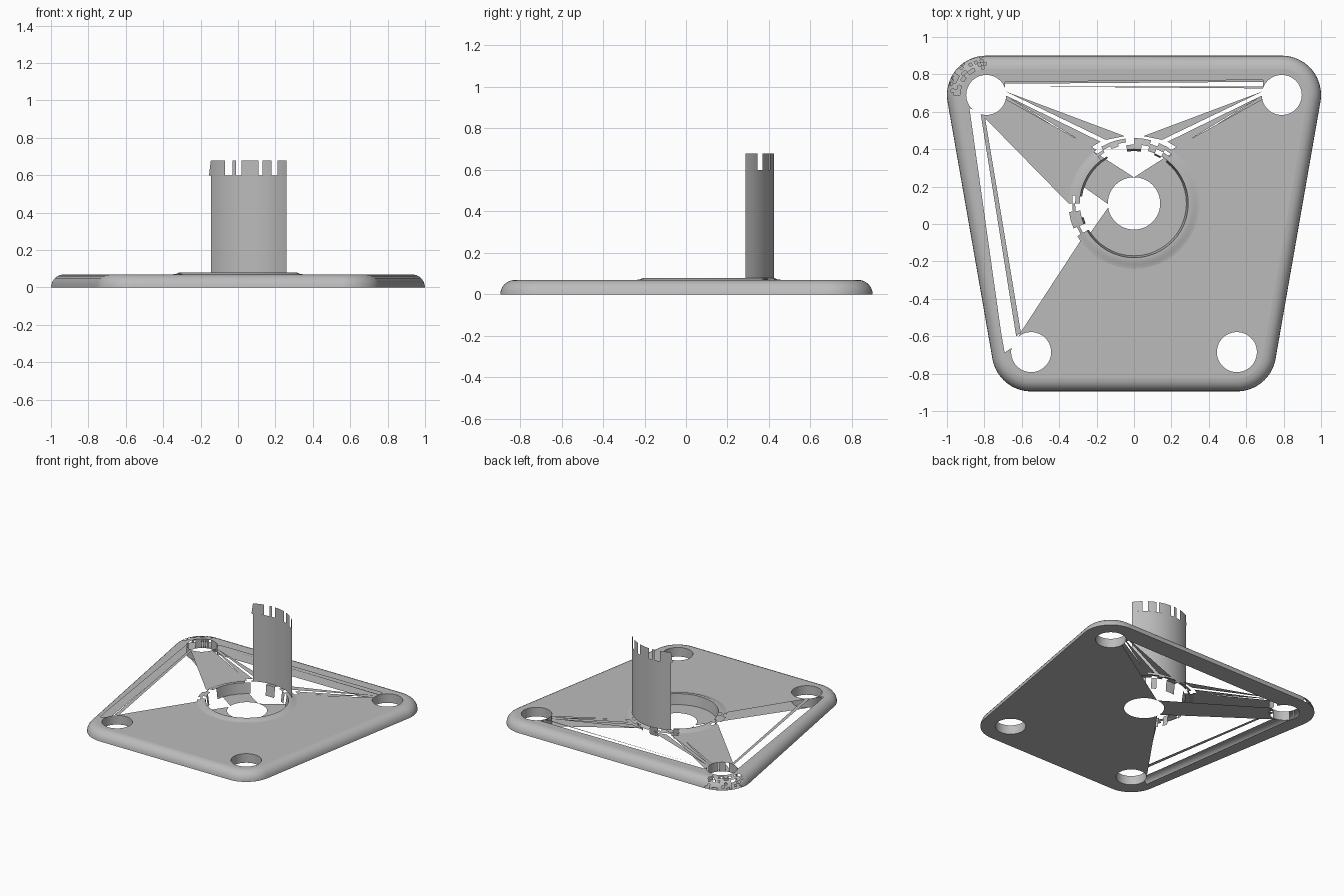
import bpy, bmesh, math, random
from mathutils import Vector
from mathutils.geometry import delaunay_2d_cdt

random.seed(4)
if "Cube" in bpy.data.objects:
    bpy.data.objects.remove(bpy.data.objects["Cube"], do_unlink=True)

grey = bpy.data.materials.new("plain grey")
grey.use_nodes = True
grey.diffuse_color = (0.5, 0.5, 0.5, 1)
grey.node_tree.nodes["Principled BSDF"].inputs["Base Color"].default_value = (0.5, 0.5, 0.5, 1)

T = 0.07                      # plate thickness
BORE = (0, 0.11)              # bore and tube axis
BACK_L, BACK_R = (0.79, 0.69), (-0.79, 0.69)
FRONT_L, FRONT_R = (0.55, -0.685), (-0.55, -0.685)
BOLTS = (BACK_L, BACK_R, FRONT_R, FRONT_L)
TILT = 9.9                    # lean of the plate's sides in degrees


def make(name, bm):
    mesh = bpy.data.meshes.new(name)
    bm.to_mesh(mesh)
    bm.free()
    mesh.materials.append(grey)
    ob = bpy.data.objects.new(name, mesh)
    bpy.context.collection.objects.link(ob)
    bpy.context.view_layer.objects.active = ob
    ob.select_set(True)
    bpy.ops.object.shade_smooth_by_angle(angle=math.radians(35))
    ob.select_set(False)
    return ob


def arc(c, r, a0=0, a1=360, n=48):
    steps = [math.radians(a0 + (a1 - a0) * i / n) for i in range(n + 1)]
    return [(c[0] + r * math.cos(a), c[1] + r * math.sin(a)) for a in steps]


def circle(c, r):
    return arc(c, r)[:-1]


def outline(r):
    ends = (-TILT, 90), (90, 180 + TILT), (180 + TILT, 270), (270, 360 - TILT)
    return [p for c, (a, b) in zip(BOLTS, ends) for p in arc(c, r, a, b, 20)]


def inside(p, poly):
    hit = False
    for (x0, y0), (x1, y1) in zip(poly, poly[1:] + poly[:1]):
        if (y0 > p.y) != (y1 > p.y) and p.x < (x1 - x0) * (p.y - y0) / (y1 - y0) + x0:
            hit = not hit
    return hit


def sheet(name, z, border, holes, voids, bars, up):
    """Flat sheet with round holes and open areas, crossed by thin bars."""
    verts, edges = [], []
    for loop in [border] + holes + voids + bars:
        s, n = len(verts), len(loop)
        verts += [Vector(p) for p in loop]
        edges += [(s + i, s + (i + 1) % n) for i in range(n)]
    out = delaunay_2d_cdt(verts, edges, [], 0, 1e-5)
    bm = bmesh.new()
    vs = [bm.verts.new((p.x, p.y, z)) for p in out[0]]
    for f in out[2]:
        m = sum((out[0][i] for i in f), Vector((0, 0))) / 3
        open_area = any(inside(m, v) for v in voids) and not any(inside(m, b) for b in bars)
        if inside(m, border) and not open_area and not any(inside(m, h) for h in holes):
            bm.faces.new([vs[i] for i in f])
    bmesh.ops.delete(bm, geom=[v for v in bm.verts if not v.link_faces], context='VERTS')
    for f in bm.faces:
        if (f.normal_update() or f.normal.z > 0) != up:
            f.normal_flip()
    return make(name, bm)


def loft(name, rows, closed=True, drop=None):
    """Skin through rows of points; drop(centre) tells which faces are torn off."""
    bm = bmesh.new()
    grid = [[bm.verts.new(p) for p in row] for row in rows]
    n = len(rows[0])
    for lo, hi in zip(grid, grid[1:]):
        for i in range(n if closed else n - 1):
            j = (i + 1) % n
            f = bm.faces.new((lo[i], lo[j], hi[j], hi[i]))
            if drop and drop(f.calc_center_median()):
                bm.faces.remove(f)
    if drop:
        bmesh.ops.delete(bm, geom=[e for e in bm.edges if not e.link_faces], context='EDGES')
    return make(name, bm)


def level(points, z):
    return [(x, y, z) for x, y in points]


def flip_x(poly):
    return [(-x, y) for x, y in poly]


# Open areas in the two sheets
back_low = [(-0.69, 0.75), (0.69, 0.76), (0.69, 0.69), (0, 0.25), (-0.69, 0.69)]
side_low = [(-0.82, 0.59), (-0.13, 0.1), (-0.6, -0.57), (-0.65, -0.66), (-0.695, -0.69), (-0.88, 0.62)]
back_top = [(-0.69, 0.76), (0.69, 0.77), (0.69, 0.67), (0.17, 0.38), (-0.17, 0.38), (-0.69, 0.67)]
side_top = [(-0.82, 0.59), (-0.34, 0.1), (-0.26, -0.05), (-0.6, -0.57), (-0.65, -0.66),
            (-0.695, -0.69), (-0.88, 0.62)]

# Thin bars left across the open areas
bar_a = [(-0.69, 0.71), (-0.05, 0.47), (-0.15, 0.45)]
bar_b = [(-0.69, 0.69), (-0.18, 0.44), (-0.23, 0.41)]
bar_side = [(-0.82, 0.59), (-0.8, 0.59), (-0.605, -0.58), (-0.63, -0.6)]
bar_back = [(-0.6, 0.735), (0.69, 0.735), (0.69, 0.725)]
bars = [bar_a, bar_b, flip_x(bar_a), flip_x(bar_b), bar_side, bar_back]

bolt_loops = [circle(c, 0.107) for c in BOLTS]
sheet("plate_top", T, outline(0.14), bolt_loops + [circle(BORE, 0.35)],
      [back_top, side_top], bars, True)
sheet("plate_bottom", 0, outline(0.21), bolt_loops + [circle(BORE, 0.14)],
      [back_low, side_low], [], False)


# Rounded rim, ragged at the back right corner
def rim_torn(p):
    corner = p.x < -0.79 and p.y > 0.69
    return corner and random.random() < 0.3


quarter = [math.radians(15 * i) for i in range(7)]
loft("plate_rim", [level(outline(0.14 + T * math.cos(a)), T * math.sin(a)) for a in quarter],
     drop=rim_torn)

# Bolt hole walls
names = "back_left", "back_right", "front_right", "front_left"
for name, c, loop in zip(names, BOLTS, bolt_loops):
    torn = (lambda p: random.random() < 0.4) if c == BACK_R else None
    loft(name + "_bolt_hole", [level(loop, T), level(loop, 0)], drop=torn)


# Raised collar around the bore, ragged at the back and at the right
def collar_torn(p):
    a = math.degrees(math.atan2(p.y - BORE[1], p.x - BORE[0])) % 360
    return (50 < a < 125 or 170 < a < 210) and random.random() < 0.55


collar = (0.35, T), (0.33, 0.073), (0.315, 0.08), (0.29, 0.08), (0.28, 0)
loft("bore_collar", [level(circle(BORE, r), z) for r, z in collar], drop=collar_torn)

# Standing part of the tube wall with a notched top
R = 0.315


def wall_piece(name, x0, x1, z0, z1, lean=0):
    a0, a1 = (math.degrees(math.acos(x / R)) for x in (x1, x0))
    low = arc(BORE, R, a0, a1, 16)
    high = arc(BORE, R, a0, a1 - lean, 16)
    loft(name, [level(low, z0), level(high, z1)], closed=False)


wall_piece("tube_wall", -0.145, 0.26, 0.08, 0.6)
teeth = (-0.155, -0.07), (-0.03, -0.01), (0.02, 0.11), (0.13, 0.18), (0.21, 0.26)
for i, (x0, x1) in enumerate(teeth):
    wall_piece("tube_tooth_%d" % (i + 1), x0, x1, 0.6, 0.68, 2 if i == 0 else 0)
